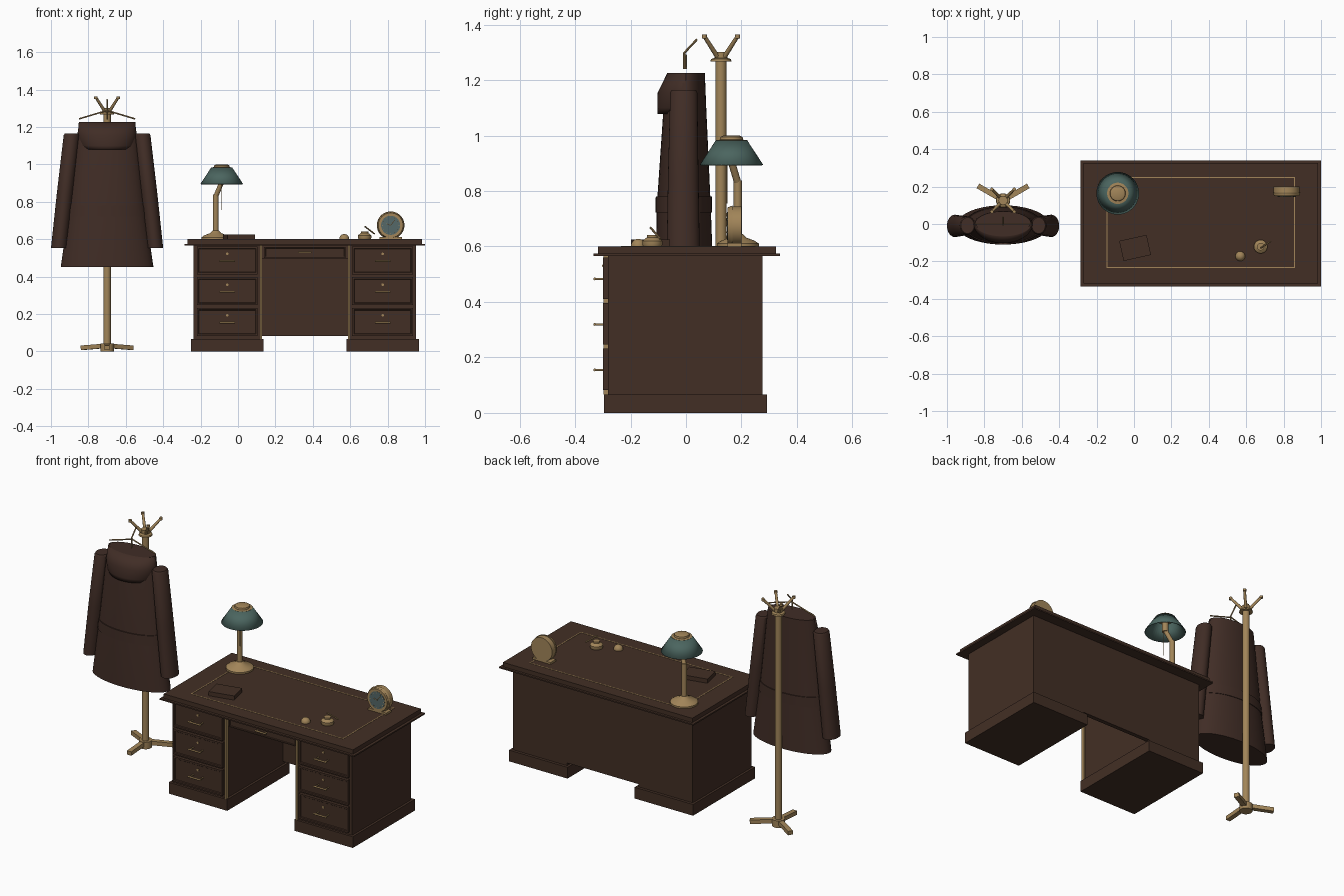
import bpy, bmesh, math
from mathutils import Vector, Matrix

cube = bpy.data.objects.get("Cube")
if cube:
    bpy.data.objects.remove(cube, do_unlink=True)


def material(name, r, g, b):
    m = bpy.data.materials.new(name)
    m.use_nodes = True
    m.diffuse_color = (r, g, b, 1)
    m.node_tree.nodes["Principled BSDF"].inputs["Base Color"].default_value = (r, g, b, 1)
    return m


WOOD = material("dark_wood", 0.055, 0.028, 0.018)
CLOTH = material("brown_cloth", 0.052, 0.026, 0.019)
BRASS = material("brass", 0.36, 0.235, 0.10)
GREEN = material("green_enamel", 0.07, 0.13, 0.115)
DIAL = material("dial", 0.09, 0.14, 0.14)


def finish(name, bm, mat, smooth=True):
    bmesh.ops.recalc_face_normals(bm, faces=bm.faces[:])
    mesh = bpy.data.meshes.new(name)
    bm.to_mesh(mesh)
    bm.free()
    mesh.materials.append(mat)
    ob = bpy.data.objects.new(name, mesh)
    bpy.context.collection.objects.link(ob)
    if smooth:
        bpy.ops.object.select_all(action='DESELECT')
        ob.select_set(True)
        bpy.context.view_layer.objects.active = ob
        bpy.ops.object.shade_smooth_by_angle(angle=math.radians(35))
    return ob


def box(name, lo, hi, mat, panel=0):
    """Box between two corners; panel sinks an inset field into its front."""
    lo, hi = Vector(lo), Vector(hi)
    bm = bmesh.new()
    bmesh.ops.create_cube(bm, size=1)
    bmesh.ops.transform(bm, verts=bm.verts[:],
                        matrix=Matrix.Translation((lo + hi) / 2) @ Matrix.Diagonal((hi - lo).to_4d()))
    if panel:
        bm.normal_update()
        front = [f for f in bm.faces if f.normal.y < -0.9]
        bmesh.ops.inset_region(bm, faces=front, thickness=panel, depth=0)
        bmesh.ops.inset_region(bm, faces=front, thickness=panel / 3, depth=-panel / 3)
    return finish(name, bm, mat, False)


def rod(name, a, b, r1, mat, r2=None, sides=16):
    """Cylinder or cone from point a to point b."""
    a, b = Vector(a), Vector(b)
    d = b - a
    bm = bmesh.new()
    bmesh.ops.create_cone(bm, cap_ends=True, segments=sides, radius1=r1,
                          radius2=r1 if r2 is None else r2, depth=d.length)
    turn = Vector((0, 0, 1)).rotation_difference(d).to_matrix().to_4x4()
    bmesh.ops.transform(bm, verts=bm.verts[:], matrix=Matrix.Translation((a + b) / 2) @ turn)
    return finish(name, bm, mat)


def loft(name, rings, mat, sides=40, arc=None, capped=True, shell=0):
    """Skin ellipses given as (z, cx, cy, rx, ry); arc limits the angle."""
    bm = bmesh.new()
    start, end = arc or (0, math.tau)
    count = sides + 1 if arc else sides
    rows = []
    for z, cx, cy, rx, ry in rings:
        angles = [start + (end - start) * i / sides for i in range(count)]
        rows.append([bm.verts.new((cx + rx * math.cos(t), cy + ry * math.sin(t), z)) for t in angles])
    for p, q in zip(rows, rows[1:]):
        for i in range(sides):
            j = (i + 1) % count
            bm.faces.new((p[i], p[j], q[j], q[i]))
    if capped and not arc:
        bm.faces.new(rows[0])
        bm.faces.new(rows[-1])
    ob = finish(name, bm, mat)
    if shell:
        s = ob.modifiers.new("thickness", 'SOLIDIFY')
        s.thickness = shell
    return ob


def lathe(name, x, y, profile, mat, **kw):
    return loft(name, [(z, x, y, r, r) for r, z in profile], mat, **kw)


# Desk: pedestals with plinths, drawers, pulls and brass corner strips
def pull(x, z, y):
    half = 0.042
    rod("drawer_pull", (x - half, y - 0.032, z), (x + half, y - 0.032, z), 0.005, BRASS)
    for s in (-1, 1):
        rod("pull_post", (x + s * 0.032, y + 0.01, z), (x + s * 0.032, y - 0.032, z), 0.004, BRASS)


for side, x0, x1, strip in (("right", -0.237, 0.122, 0.123), ("left", 0.594, 0.953, 0.593)):
    box(side + "_pedestal", (x0, -0.282, 0.06), (x1, 0.275, 0.568), WOOD)
    box(side + "_plinth", (x0 - 0.014, -0.296, 0), (x1 + 0.014, 0.292, 0.067), WOOD)
    box(side + "_corner_strip", (strip - 0.006, -0.297, 0.067), (strip + 0.006, -0.276, 0.567), BRASS)
    mid = (x0 + x1) / 2
    for i in range(3):
        z = 0.083 + i * 0.164
        box(side + "_drawer", (mid - 0.163, -0.3, z), (mid + 0.163, -0.28, z + 0.15), WOOD, 0.014)
        pull(mid, z + 0.072, -0.297)
        rod("keyhole", (mid, -0.285, z + 0.11), (mid, -0.3, z + 0.11), 0.007, BRASS)

box("modesty_panel", (0.122, 0.25, 0.083), (0.594, 0.275, 0.568), WOOD)
box("centre_drawer_case", (0.122, -0.27, 0.495), (0.594, 0.2, 0.568), WOOD)
box("centre_drawer", (0.14, -0.286, 0.5), (0.576, -0.268, 0.558), WOOD, 0.009)
rod("centre_pull", (0.322, -0.298, 0.53), (0.394, -0.298, 0.53), 0.005, BRASS)
for x in (0.33, 0.386):
    rod("centre_pull_post", (x, -0.275, 0.53), (x, -0.298, 0.53), 0.004, BRASS)
box("desktop_lip", (-0.285, -0.333, 0.566), (1, 0.339, 0.574), WOOD)
box("desktop", (-0.269, -0.318, 0.572), (0.984, 0.325, 0.6), WOOD)
for y in (-0.232, 0.248):
    box("inlay_long", (-0.147, y - 0.003, 0.598), (0.861, y + 0.003, 0.6015), BRASS)
for x in (-0.144, 0.858):
    box("inlay_short", (x - 0.003, -0.232, 0.598), (x + 0.003, 0.248, 0.6015), BRASS)

# Desk lamp
base, head = (-0.119, 0.187), (-0.087, 0.164)
lathe("lamp_base", *base, [(0.076, 0.6), (0.076, 0.61), (0.062, 0.62), (0.03, 0.632), (0.018, 0.645)], BRASS)
rod("lamp_stem", (*base, 0.63), (*base, 0.838), 0.015, BRASS)
rod("lamp_arm", (*base, 0.828), (*head, 0.905), 0.013, BRASS)
rod("lamp_socket", (*head, 0.895), (*head, 0.985), 0.018, BRASS)
lathe("lamp_shade", *head, [(0.114, 0.895), (0.057, 0.982)], GREEN, capped=False, shell=0.004)
lathe("shade_cap", *head, [(0.057, 0.977), (0.057, 0.983), (0.042, 0.985), (0.04, 0.995), (0.028, 1.0)], BRASS)
rod("pull_chain", (-0.09, 0.148, 0.755), (-0.09, 0.148, 0.92), 0.002, BRASS, sides=8)

# Desk clock
cx, cz = 0.816, 0.674
rod("clock_case", (cx, 0.2, cz), (cx, 0.156, cz), 0.07, BRASS, sides=40)
rod("clock_bezel", (cx, 0.168, cz), (cx, 0.149, cz), 0.074, BRASS, 0.066, sides=40)
rod("clock_dial", (cx, 0.16, cz), (cx, 0.1475, cz), 0.051, DIAL, sides=40)
for k in range(12):
    d = Vector((math.sin(k * math.tau / 12), 0, math.cos(k * math.tau / 12)))
    p = Vector((cx, 0.147, cz))
    rod("hour_mark", p + d * 0.041, p + d * 0.047, 0.0015, BRASS, sides=6)
rod("minute_hand", (cx, 0.146, cz), (cx + 0.022, 0.146, cz + 0.028), 0.002, BRASS, sides=6)
rod("hour_hand", (cx, 0.146, cz), (cx - 0.022, 0.146, cz + 0.008), 0.002, BRASS, sides=6)
box("clock_foot", (cx - 0.06, 0.15, 0.6), (cx + 0.06, 0.2, 0.612), BRASS)

# Book, inkwell with pen, and paperweight
book = box("book", (-0.075, -0.055, 0), (0.075, 0.055, 0.025), WOOD)
book.location = (0.006, -0.128, 0.6)
book.rotation_euler.z = math.radians(12.5)
lathe("inkwell", 0.677, -0.121, [(0.033, 0.6), (0.036, 0.606), (0.036, 0.62), (0.024, 0.63),
                                (0.02, 0.632), (0.02, 0.642)], BRASS)
rod("pen", (0.678, -0.128, 0.668), (0.73, -0.093, 0.628), 0.004, BRASS, sides=8)
lathe("paperweight", 0.568, -0.172, [(0.026, 0.6), (0.026, 0.608), (0.021, 0.618), (0.012, 0.625),
                                     (0.004, 0.627)], BRASS)

# Coat stand
px, py = -0.7, 0.126
rod("stand_pole", (px, py, 0), (px, py, 1.28), 0.02, BRASS, sides=24)
rod("stand_hub", (px, py, 0), (px, py, 0.042), 0.036, BRASS, sides=24)
lathe("stand_finial", px, py, [(0.038, 1.266), (0.036, 1.275), (0.024, 1.28), (0.024, 1.302)], BRASS)
for deg in (30, 150, 270):
    leg = box("stand_leg", (0, -0.014, -0.012), (0.155, 0.014, 0.012), BRASS)
    leg.location = (px, py, 0.03)
    leg.rotation_euler = (0, math.radians(4), math.radians(deg))
for sx in (-1, 1):
    for sy in (-1, 1):
        tip = Vector((px + sx * 0.06, py + sy * 0.06, 1.358))
        rod("stand_hook", (px + sx * 0.01, py + sy * 0.01, 1.28), tip, 0.009, BRASS, 0.007)
        rod("hook_tip", tip - Vector((0, 0, 0.008)), tip + Vector((0, 0, 0.006)), 0.009, BRASS)

# Coat hanger
for s in (-1, 1):
    rod("hanger_arm", (px, 0, 1.288), (px + s * 0.15, 0, 1.243), 0.004, BRASS, sides=8)
rod("hanger_stem", (px, -0.006, 1.24), (px, -0.006, 1.3), 0.004, BRASS, sides=8)
rod("hanger_hook", (px, -0.006, 1.298), (px, 0.04, 1.347), 0.004, BRASS, sides=8)

# Coat: body, belt, collar and sleeves
loft("coat_body", [(0.45, px, -0.005, 0.248, 0.105), (0.75, px, -0.008, 0.205, 0.097),
                   (1.1, px, -0.004, 0.166, 0.077), (1.225, px, 0.001, 0.15, 0.067)], CLOTH)
loft("coat_belt", [(0.722, px, -0.008, 0.212, 0.102), (0.78, px, -0.008, 0.205, 0.101)], CLOTH)
loft("coat_collar", [(1.226, px, 0, 0.151, 0.067), (1.155, px, 0, 0.157, 0.102),
                     (1.1, px, 0, 0.15, 0.103), (1.078, px, 0, 0.132, 0.102)],
     CLOTH, arc=(math.pi, math.tau), shell=0.008)
for side, s in (("right", -1), ("left", 1)):
    loft(side + "_sleeve", [(0.552, px + s * 0.257, -0.01, 0.043, 0.06), (0.85, px + s * 0.224, -0.01, 0.044, 0.055),
                            (1.155, px + s * 0.19, -0.008, 0.042, 0.049), (1.165, px + s * 0.19, -0.008, 0.036, 0.043)],
         CLOTH, sides=28)
